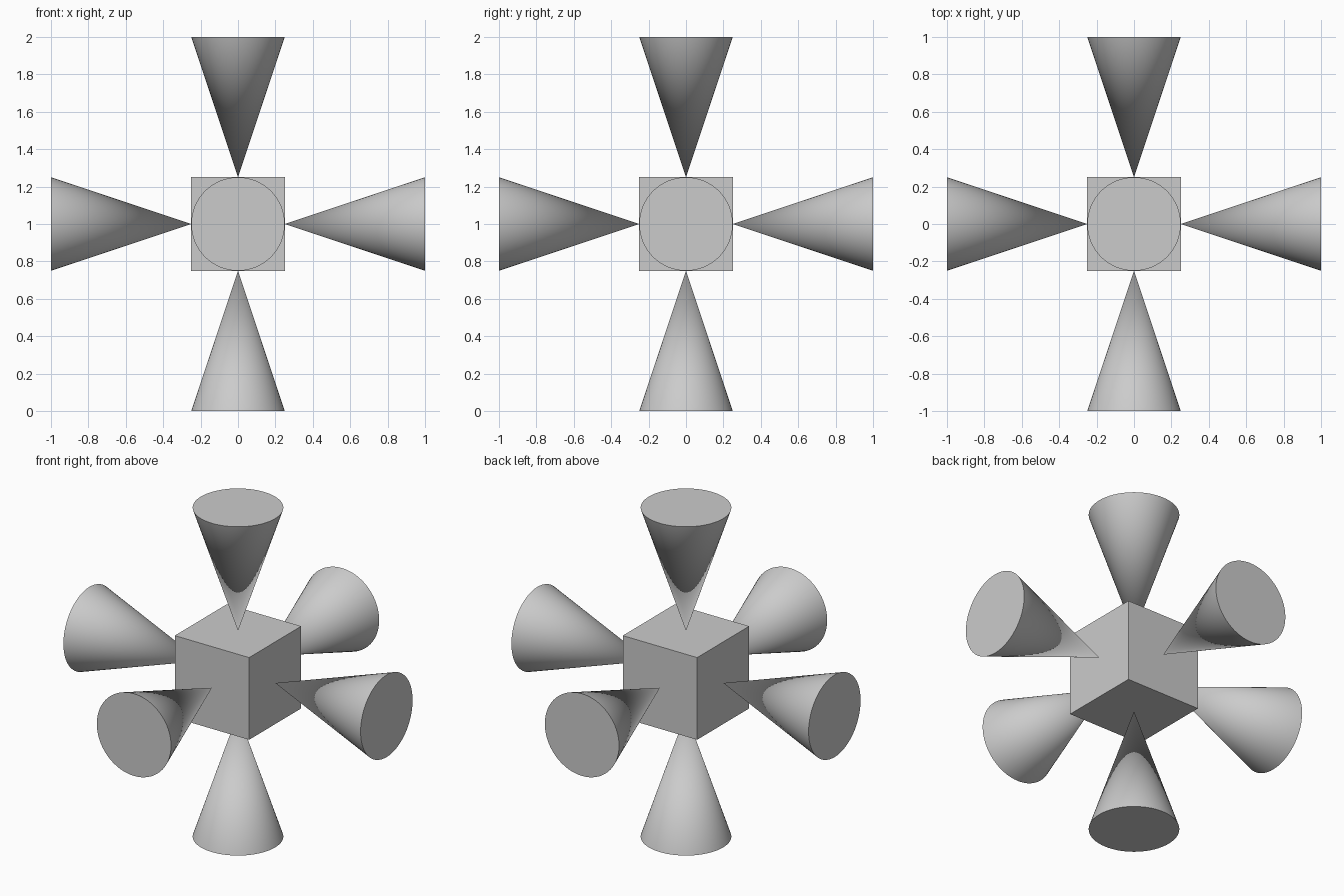
import bpy
from mathutils import Vector

CENTRE = Vector((0, 0, 1))
HALF = 0.25      # half the cube's width, and the cone radius
REACH = 1.0      # distance from the centre to each cone's base

cube = bpy.data.objects.get("Cube")
if cube:
    bpy.data.objects.remove(cube, do_unlink=True)

# One plain grey for everything
grey = bpy.data.materials.new("light_grey")
grey.use_nodes = True
colour = (0.6, 0.6, 0.6, 1)
grey.diffuse_color = colour
grey.node_tree.nodes["Principled BSDF"].inputs["Base Color"].default_value = colour

# Central cube
bpy.ops.mesh.primitive_cube_add(size=2 * HALF, location=CENTRE)
core = bpy.context.object
core.name = "centre_cube"
core.data.materials.append(grey)


def add_cone(name, direction):
    """Cone whose tip touches the cube and whose base faces outward."""
    d = Vector(direction)
    bpy.ops.mesh.primitive_cone_add(
        vertices=64, radius1=HALF, radius2=0, depth=REACH - HALF,
        location=CENTRE + d * (REACH + HALF) / 2,
        rotation=(-d).to_track_quat('Z', 'Y').to_euler())
    cone = bpy.context.object
    cone.name = name
    cone.data.materials.append(grey)
    bpy.ops.object.shade_smooth_by_angle()


# Six cones, one per cube face
add_cone("left_cone", (1, 0, 0))
add_cone("right_cone", (-1, 0, 0))
add_cone("back_cone", (0, 1, 0))
add_cone("front_cone", (0, -1, 0))
add_cone("top_cone", (0, 0, 1))
add_cone("bottom_cone", (0, 0, -1))
